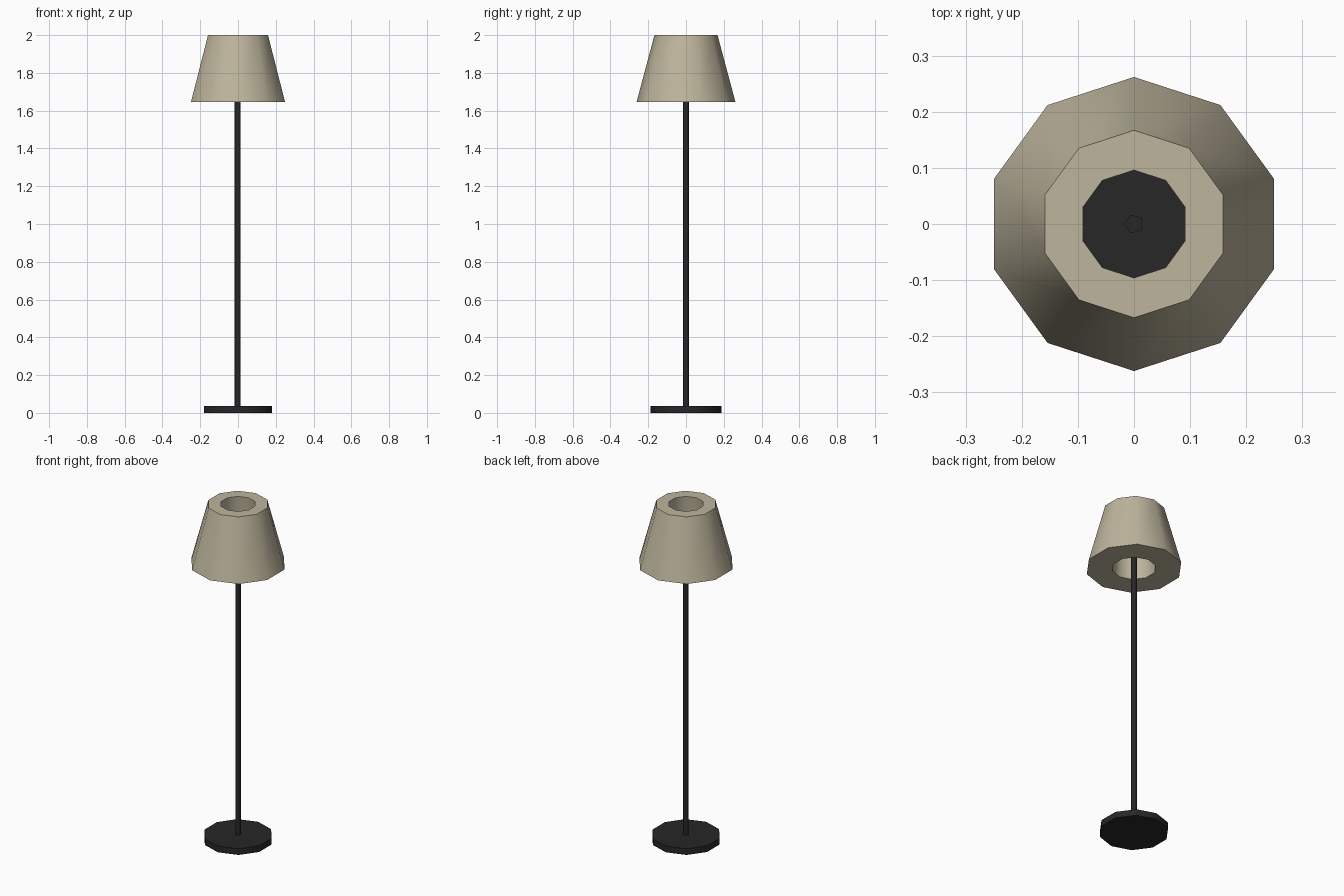
import bpy, bmesh, math

cube = bpy.data.objects.get("Cube")
if cube:
    bpy.data.objects.remove(cube, do_unlink=True)


def material(name, rgb):
    mat = bpy.data.materials.new(name)
    mat.use_nodes = True
    mat.diffuse_color = (*rgb, 1)
    mat.node_tree.nodes["Principled BSDF"].inputs["Base Color"].default_value = (*rgb, 1)
    return mat


def turned(name, profile, sides, start, mat, smooth_angle, hollow=False):
    """Turn an (r, z) profile about z; hollow profiles close on themselves, others get caps."""
    bm = bmesh.new()
    rings = []
    for r, z in profile:
        angles = [start + math.tau * i / sides for i in range(sides)]
        rings.append([bm.verts.new((r * math.cos(a), r * math.sin(a), z)) for a in angles])
    pairs = list(zip(rings, rings[1:]))
    if hollow:
        pairs.append((rings[-1], rings[0]))
    else:
        bm.faces.new(rings[0][::-1])
        bm.faces.new(rings[-1])
    for low, high in pairs:
        for i in range(sides):
            j = (i + 1) % sides
            bm.faces.new((low[i], low[j], high[j], high[i]))
    bmesh.ops.recalc_face_normals(bm, faces=bm.faces)
    mesh = bpy.data.meshes.new(name)
    bm.to_mesh(mesh)
    bm.free()
    mesh.materials.append(mat)
    obj = bpy.data.objects.new(name, mesh)
    bpy.context.collection.objects.link(obj)
    bpy.ops.object.select_all(action="DESELECT")
    obj.select_set(True)
    bpy.context.view_layer.objects.active = obj
    bpy.ops.object.shade_smooth_by_angle(angle=math.radians(smooth_angle))
    return obj


black = material("black metal", (0.02, 0.02, 0.02))
linen = material("beige fabric", (0.51, 0.46, 0.335))

# Round foot
turned("base", [(0.189, 0), (0.189, 0.037)], 10, math.pi / 2, black, 50)

# Slim pole, ending inside the shade
turned("pole", [(0.0175, 0.02), (0.0175, 1.82)], 5, math.pi, black, 80)

# Thick-walled tapered shade, open through the middle
turned("lamp_shade", [(0.262, 1.645), (0.167, 2.0), (0.096, 2.0), (0.12, 1.645)],
       10, math.pi / 2, linen, 50, hollow=True)
